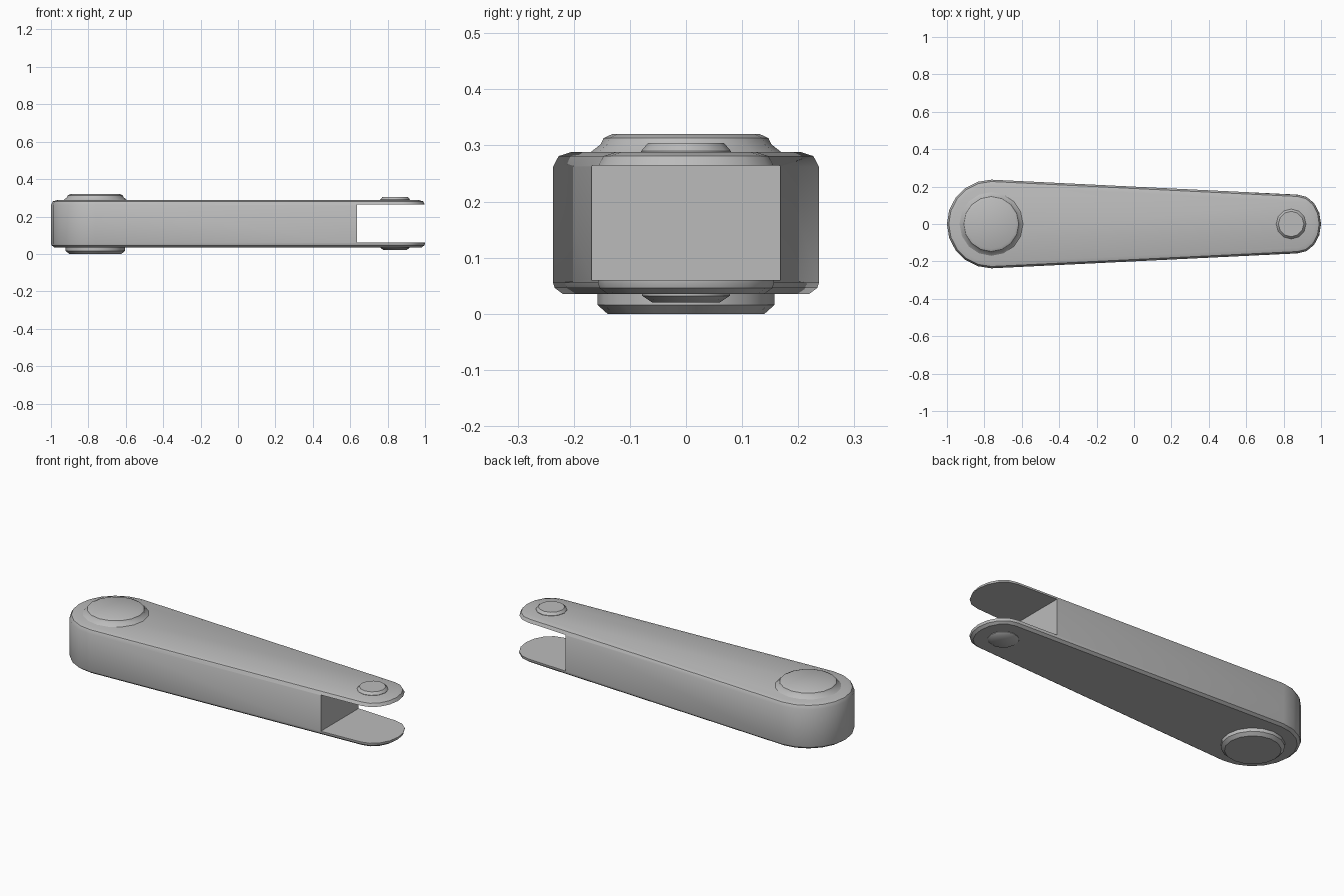
import bpy
import bmesh
from math import sin, cos, pi, radians

cube = bpy.data.objects.get("Cube")
if cube:
    bpy.data.objects.remove(cube, do_unlink=True)

metal = bpy.data.materials.new("grey metal")
metal.use_nodes = True
GREY = (0.5, 0.5, 0.5, 1)
metal.diffuse_color = GREY
metal.node_tree.nodes["Principled BSDF"].inputs["Base Color"].default_value = GREY


def loft(name, rings):
    """Solid from a stack of equal-length rings, capped at both ends."""
    bm = bmesh.new()
    loops = [[bm.verts.new(p) for p in ring] for ring in rings]
    n = len(loops[0])
    for low, high in zip(loops, loops[1:]):
        for i in range(n):
            j = (i + 1) % n
            bm.faces.new((low[i], low[j], high[j], high[i]))
    bm.faces.new(loops[0][::-1])
    bm.faces.new(loops[-1])
    bmesh.ops.recalc_face_normals(bm, faces=bm.faces)
    mesh = bpy.data.meshes.new(name)
    bm.to_mesh(mesh)
    bm.free()
    obj = bpy.data.objects.new(name, mesh)
    bpy.context.collection.objects.link(obj)
    mesh.materials.append(metal)
    return obj


def smooth(obj):
    bpy.ops.object.select_all(action="DESELECT")
    obj.select_set(True)
    bpy.context.view_layer.objects.active = obj
    bpy.ops.object.shade_smooth_by_angle(angle=radians(35))


def arm_ring(inset, z):
    """Tapered outline: a wide round end and a narrow, flatter one."""
    wide, narrow = 10, 8
    pts = []
    for i in range(wide + 1):
        a = pi / 2 + pi * i / wide
        r = 0.237 - inset
        pts.append((-0.763 + r * cos(a), r * sin(a), z))
    for i in range(narrow + 1):
        a = -pi / 2 + pi * i / narrow
        pts.append((0.875 + (0.125 - inset) * cos(a), (0.157 - inset) * sin(a), z))
    return pts


# Arm body with softened rims
arm = loft("arm_body", [arm_ring(*s) for s in (
    (0.018, 0.035), (0.003, 0.046), (0, 0.055),
    (0, 0.262), (0.01, 0.281), (0.032, 0.288))])

# Open slot that forks the narrow end
x0, x1, w, z0, z1 = 0.635, 1.2, 0.4, 0.06, 0.264
corners = ((x0, -w), (x1, -w), (x1, w), (x0, w))
slot = loft("slot_cutter", [[(x, y, z) for x, y in corners] for z in (z0, z1)])
slot.hide_render = True
slot.hide_set(True)
cut = arm.modifiers.new("fork_slot", "BOOLEAN")
cut.operation = "DIFFERENCE"
cut.solver = "EXACT"
cut.object = slot
bpy.context.view_layer.objects.active = arm
bpy.ops.object.modifier_apply(modifier=cut.name)
bpy.data.objects.remove(slot, do_unlink=True)
smooth(arm)


def pin(name, x, sides, sections):
    smooth(loft(name, [[(x + r * cos(2 * pi * i / sides), r * sin(2 * pi * i / sides), z)
                        for i in range(sides)] for r, z in sections]))


# Pivot caps above and below each end
pin("large_cap_top", -0.763, 16, ((0.17, 0.28), (0.17, 0.288), (0.152, 0.302), (0.147, 0.313), (0.132, 0.32)))
pin("large_cap_bottom", -0.763, 16, ((0.14, 0), (0.158, 0.016), (0.158, 0.04)))
pin("small_cap_top", 0.84, 12, ((0.08, 0.28), (0.08, 0.29), (0.068, 0.304)))
pin("small_cap_bottom", 0.84, 12, ((0.06, 0.02), (0.078, 0.032), (0.078, 0.042)))
